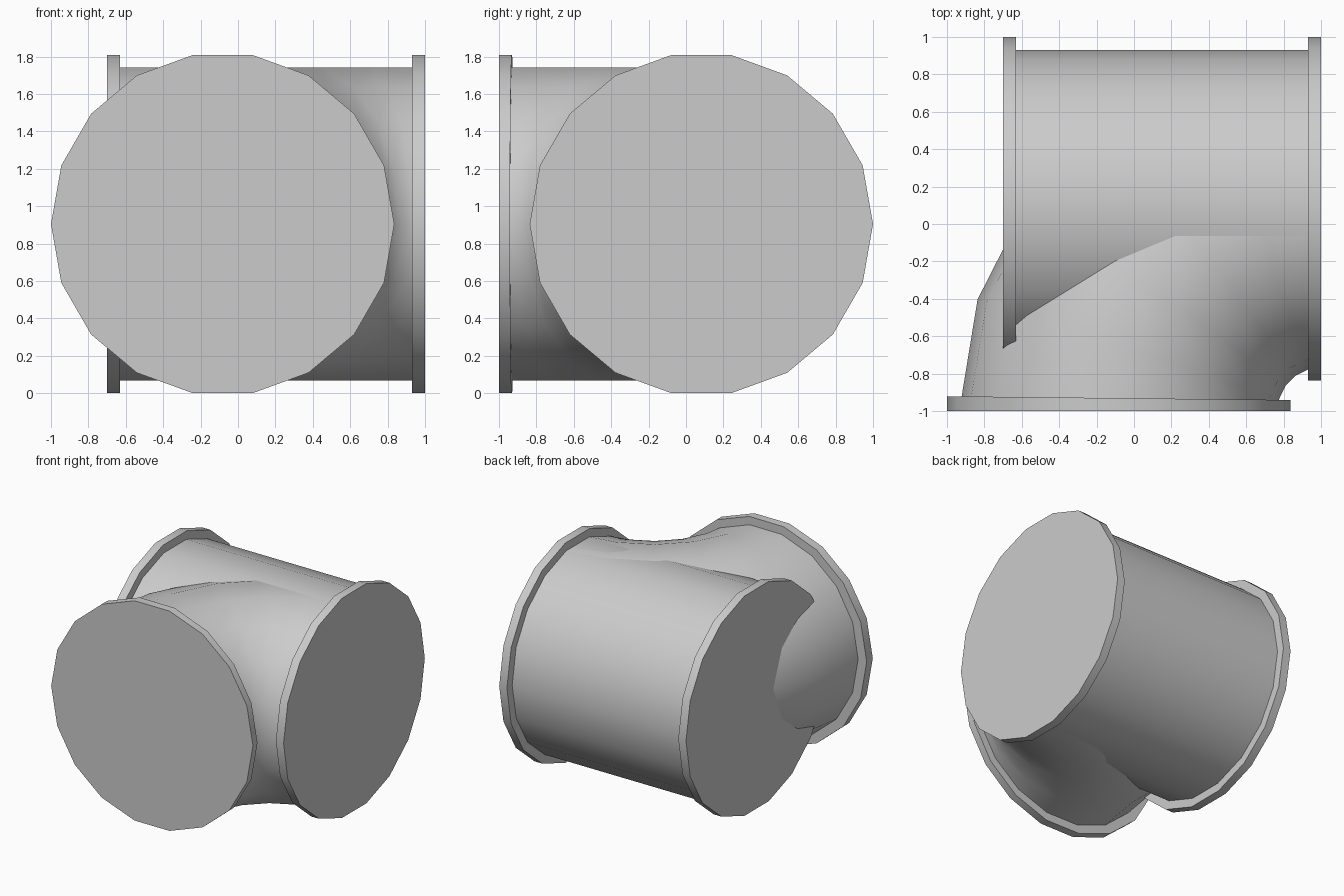
import bpy, bmesh, math
from mathutils import Vector

if "Cube" in bpy.data.objects:
    bpy.data.objects.remove(bpy.data.objects["Cube"])

SIDES = 18
ZC = 0.904          # axis height
C = 0.082           # axis offset of both openings
R_PIPE, R_FLANGE = 0.849, 0.918
BEND = 1.0 + C      # centre-line radius of the elbow, pivot at (1, -1)


def ring(center, angle, radius):
    """18-gon whose horizontal axis lies at `angle` in the ground plane."""
    u = Vector((math.cos(angle), math.sin(angle), 0))
    up = Vector((0, 0, 1))
    return [Vector(center) + radius * (math.cos(a) * u + math.sin(a) * up)
            for a in (2 * math.pi * i / SIDES for i in range(SIDES))]


def loft(name, rings):
    """Capped solid through a row of matching rings."""
    bm = bmesh.new()
    loops = [[bm.verts.new(p) for p in r] for r in rings]
    for a, b in zip(loops, loops[1:]):
        for i in range(SIDES):
            j = (i + 1) % SIDES
            bm.faces.new((a[i], a[j], b[j], b[i]))
    bm.faces.new(loops[0])
    bm.faces.new(loops[-1])
    bmesh.ops.recalc_face_normals(bm, faces=bm.faces)
    mesh = bpy.data.meshes.new(name)
    bm.to_mesh(mesh)
    bm.free()
    ob = bpy.data.objects.new(name, mesh)
    bpy.context.collection.objects.link(ob)
    bpy.ops.object.select_all(action='DESELECT')
    ob.select_set(True)
    bpy.context.view_layer.objects.active = ob
    bpy.ops.object.shade_smooth_by_angle(angle=math.radians(35))
    return ob


def along_x(name, x0, x1, radius):
    return loft(name, [ring((x, C, ZC), math.pi / 2, radius) for x in (x0, x1)])


# straight run with a flange at each end
along_x("straight_pipe", -0.66, 0.96, R_PIPE)
along_x("left_flange", -0.70, -0.63, R_FLANGE)
along_x("right_flange", 0.93, 1.00, R_FLANGE)

# elbow sweeping from the front opening into the right opening
elbow = []
for k in range(6):
    t = math.radians(18 * k)
    center = (1 - BEND * math.cos(t), -1 + BEND * math.sin(t), ZC)
    elbow.append(ring(center, -t, R_PIPE))
elbow[0] = [p + Vector((0, 0.02, 0)) for p in elbow[0]]
elbow[-1] = [p - Vector((0.02, 0, 0)) for p in elbow[-1]]
loft("elbow_pipe", elbow)

# front flange, inner side slightly tilted with the bend
loft("front_flange", [ring((-C, -1.0, ZC), 0, R_FLANGE),
                      ring((-C, -0.931, ZC), -0.011, R_FLANGE)])
